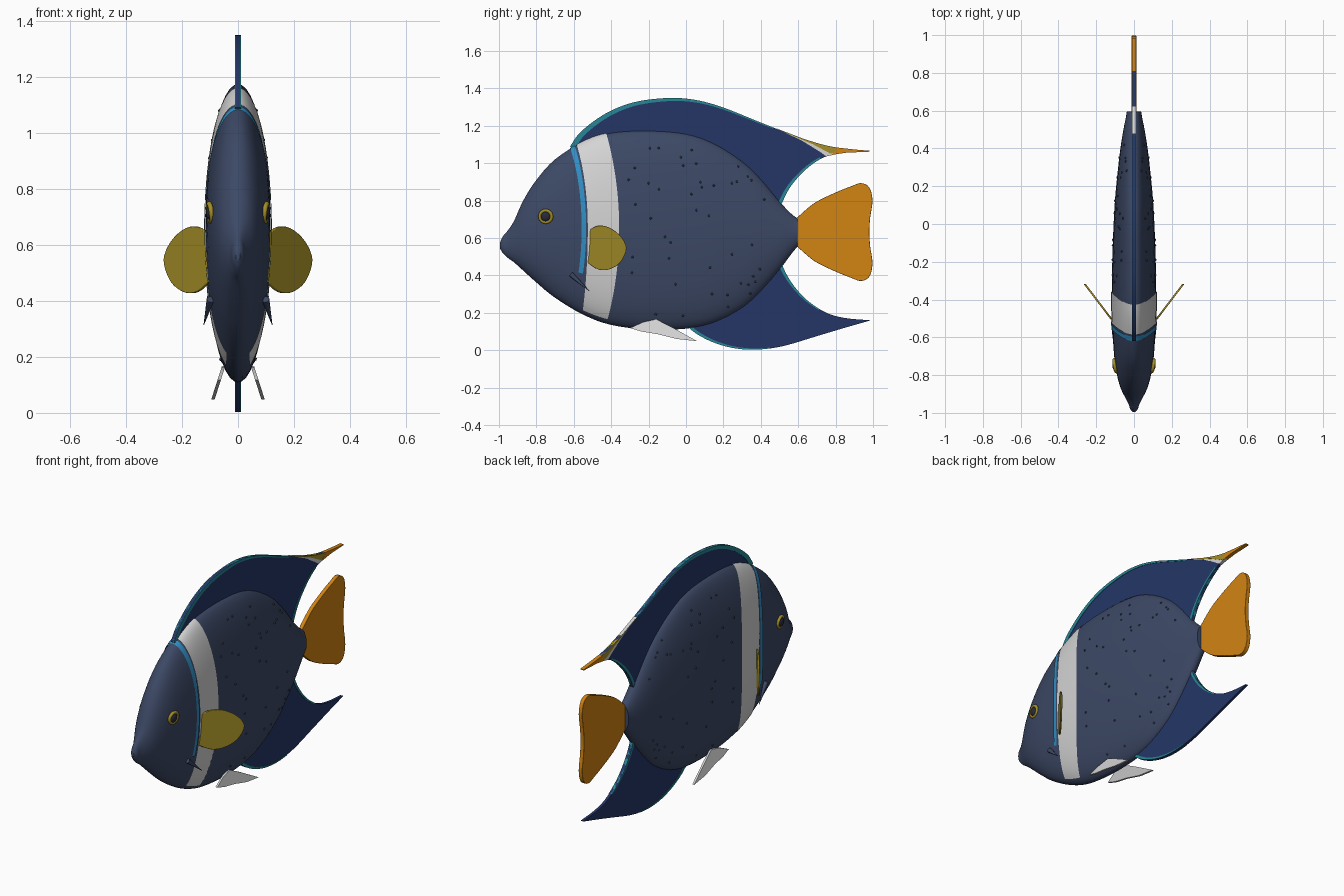
import bpy, bmesh, math, random
from mathutils import Vector, Matrix

if "Cube" in bpy.data.objects:
    bpy.data.objects.remove(bpy.data.objects["Cube"])

random.seed(4)


def material(name, r, g, b):
    m = bpy.data.materials.new(name)
    m.diffuse_color = (r, g, b, 1)
    m.use_nodes = True
    m.node_tree.nodes["Principled BSDF"].inputs["Base Color"].default_value = m.diffuse_color
    return m


SLATE = material("slate blue", 0.045, 0.065, 0.13)
NAVY = material("navy", 0.018, 0.037, 0.135)
WHITE = material("white", 0.66, 0.66, 0.66)
ORANGE = material("orange", 0.65, 0.23, 0.006)
OLIVE = material("olive yellow", 0.37, 0.27, 0.02)
TEAL = material("teal", 0.02, 0.24, 0.31)
BLUE = material("bright blue", 0.03, 0.27, 0.55)
BLACK = material("eye dark", 0.02, 0.025, 0.045)


def finish(name, bm, mat, fix=True):
    if fix:
        bmesh.ops.recalc_face_normals(bm, faces=bm.faces[:])
    me = bpy.data.meshes.new(name)
    bm.to_mesh(me)
    bm.free()
    ob = bpy.data.objects.new(name, me)
    bpy.context.collection.objects.link(ob)
    me.materials.append(mat)
    bpy.context.view_layer.objects.active = ob
    ob.select_set(True)
    bpy.ops.object.shade_smooth_by_angle(angle=math.radians(40))
    ob.select_set(False)
    return ob


def spline(pts, n=6):
    """Smooth curve through the points."""
    P = [Vector(p) for p in pts]
    P = [2 * P[0] - P[1]] + P + [2 * P[-1] - P[-2]]
    out = []
    for a, b, c, d in zip(P, P[1:], P[2:], P[3:]):
        for k in range(n):
            t = k / n
            out.append(0.5 * (2 * b + (c - a) * t + (2 * a - 5 * b + 4 * c - d) * t * t
                              + (3 * b - a - 3 * c + d) * t ** 3))
    return out + [P[-2]]


# Body sections: y, top, bottom, half width
SECTIONS = spline([
    (-0.995, 0.575, 0.545, 0.008), (-0.98, 0.607, 0.52, 0.02), (-0.955, 0.637, 0.495, 0.028),
    (-0.92, 0.69, 0.47, 0.046), (-0.87, 0.80, 0.425, 0.07), (-0.8, 0.91, 0.362, 0.09),
    (-0.7, 1.02, 0.28, 0.105), (-0.55, 1.115, 0.19, 0.114), (-0.4, 1.163, 0.135, 0.117),
    (-0.2, 1.174, 0.11, 0.115), (0, 1.157, 0.115, 0.108), (0.15, 1.105, 0.147, 0.099),
    (0.3, 1.01, 0.225, 0.084), (0.4, 0.915, 0.315, 0.072), (0.5, 0.795, 0.43, 0.056),
    (0.56, 0.732, 0.51, 0.044), (0.595, 0.705, 0.553, 0.038)], 4)


def surface(y, phi, off=0.0):
    """Point on the body; phi runs from the back (0) over the side to the belly (pi)."""
    for a, b in zip(SECTIONS, SECTIONS[1:]):
        if y <= b[0]:
            break
    t = min(1, max(0, (y - a[0]) / (b[0] - a[0])))
    _, top, bot, w = a.lerp(b, t)
    return Vector(((w + off) * math.sin(phi), y,
                   (top + bot) / 2 + ((top - bot) / 2 + off) * math.cos(phi)))


def skin(name, phis, ys_of, mat, off=0.0, closed=False):
    """Sheet of quads lying on the body surface."""
    bm = bmesh.new()
    rows = [[bm.verts.new(surface(y, p, off)) for y in ys_of(p)] for p in phis]
    if closed:
        bm.faces.new([r[0] for r in rows])
        bm.faces.new([r[-1] for r in rows])
        rows.append(rows[0])
    for r, s in zip(rows, rows[1:]):
        for j in range(len(r) - 1):
            bm.faces.new((r[j], s[j], s[j + 1], r[j + 1]))
    return finish(name, bm, mat, closed)


def span(a, b, n):
    return [a + (b - a) * k / n for k in range(n + 1)]


skin("body", span(0, math.tau, 48)[:-1], lambda p: [s[0] for s in SECTIONS], SLATE, closed=True)


def band_ys(p):
    u = math.cos(p)
    return span(-0.525 - (0.06 if u > 0 else 0.03) * u * u, -0.357 - 0.07 * u * u, 6)


def stripe_ys(p):
    c = -0.546 - 0.062 * math.cos(p) ** 2
    return span(c - 0.012, c + 0.012, 2)


skin("white_band", span(-2.8, 2.8, 64), band_ys, WHITE, 0.004)
skin("blue_stripe", span(-2.12, 2.12, 56), stripe_ys, BLUE, 0.005)


def plate(name, outline, half, mat, lean=lambda y, z: 0.0, side=1, bevel=0.0):
    """Thin slab with a (y, z) outline; lean gives its x offset."""
    bm = bmesh.new()
    f = bm.faces.new([bm.verts.new((-half, p[0], p[1])) for p in outline])
    new = bmesh.ops.extrude_face_region(bm, geom=[f])["geom"]
    bmesh.ops.translate(bm, vec=(2 * half, 0, 0),
                        verts=[v for v in new if isinstance(v, bmesh.types.BMVert)])
    for v in bm.verts:
        v.co.x = side * (v.co.x + lean(v.co.y, v.co.z))
    bmesh.ops.recalc_face_normals(bm, faces=bm.faces[:])
    bmesh.ops.triangulate(bm, faces=[f for f in bm.faces if len(f.verts) > 4])
    ob = finish(name, bm, mat)
    if bevel:
        mod = ob.modifiers.new("soft_edge", "BEVEL")
        mod.width, mod.segments = bevel, 2
    return ob


def trim(name, edge, w0, w1, inward, mat=TEAL):
    """Coloured border along a fin edge, tapering from w0 to w1."""
    inner = []
    for k, p in enumerate(edge):
        d = (edge[min(k + 1, len(edge) - 1)] - edge[max(k - 1, 0)]).normalized()
        w = w0 + (w1 - w0) * k / (len(edge) - 1)
        inner.append(p + inward * w * Vector((d.y, -d.x)))
    plate(name, edge + inner[::-1], 0.0105, mat)


# Dorsal fin
top = spline([(-0.62, 1.09), (-0.56, 1.17), (-0.43, 1.265), (-0.28, 1.325), (-0.1, 1.348),
              (0.05, 1.338), (0.2, 1.297), (0.4, 1.217), (0.6, 1.14), (0.78, 1.088), (0.98, 1.065)])
rear = spline([(0.98, 1.062), (0.85, 1.056), (0.75, 1.036), (0.67, 0.99), (0.6, 0.925),
               (0.55, 0.86), (0.515, 0.79), (0.495, 0.74)])
root = [(0.4, 0.85), (0.3, 0.95), (0.15, 1.05), (0, 1.1), (-0.2, 1.12), (-0.4, 1.11), (-0.55, 1.06)]
plate("dorsal_fin", top + rear + root, 0.008, NAVY)
trim("dorsal_front_trim", top[:45], 0.03, 0.006, 1)
trim("dorsal_rear_trim", rear[14:], 0.01, 0.022, 1)

# Pale streak, yellow patch and orange point of the dorsal fin
plate("dorsal_streak", [(0.48, 1.187), (0.66, 1.118), (0.84, 1.07), (0.83, 1.054),
                        (0.75, 1.036), (0.72, 1.058), (0.62, 1.12)], 0.0095, WHITE)
plate("dorsal_yellow_patch", [tuple(p) for p in top if 0.45 < p.x < 0.86]
      + [(0.86, 1.058), (0.77, 1.052), (0.68, 1.10)], 0.0105, OLIVE)
plate("dorsal_point", [(0.81, 1.083), (0.9, 1.073), (0.982, 1.066), (0.98, 1.061),
                       (0.86, 1.056), (0.78, 1.045)], 0.0115, ORANGE)

# Anal fin
low = spline([(-0.01, 0.14), (0.06, 0.085), (0.15, 0.04), (0.26, 0.01), (0.38, 0.003),
              (0.52, 0.022), (0.7, 0.075), (0.85, 0.12), (0.98, 0.157)])
back = spline([(0.98, 0.16), (0.85, 0.172), (0.75, 0.20), (0.65, 0.265), (0.58, 0.34),
               (0.53, 0.42), (0.5, 0.50)])
plate("anal_fin", low + back + [(0.4, 0.38), (0.3, 0.29), (0.15, 0.2), (0.04, 0.17)], 0.008, NAVY)
trim("anal_front_trim", low[:28], 0.018, 0.005, -1)
trim("anal_rear_trim", back[14:], 0.006, 0.02, -1)

# Tail fin
half_tail = [(0.58, 0.695), (0.64, 0.75), (0.7, 0.795), (0.8, 0.843), (0.88, 0.875),
             (0.935, 0.893), (0.98, 0.87), (0.997, 0.8), (0.985, 0.71), (0.98, 0.632)]
lower_tail = [(y, 1.263 - z) for y, z in half_tail[-2::-1]]
plate("tail_fin", spline(half_tail + lower_tail, 4), 0.012, ORANGE, bevel=0.006)

# Paired parts
pectoral = spline([(-0.53, 0.635), (-0.47, 0.665), (-0.41, 0.655), (-0.35, 0.61), (-0.318, 0.545),
                   (-0.35, 0.47), (-0.41, 0.432), (-0.47, 0.432), (-0.53, 0.47)], 4)
pelvic = [(-0.3, 0.118), (-0.23, 0.15), (-0.16, 0.166), (-0.07, 0.12), (0.06, 0.048),
          (-0.05, 0.06), (-0.15, 0.085), (-0.24, 0.1)]


def ball(name, pos, scale, mat):
    bm = bmesh.new()
    bmesh.ops.create_uvsphere(bm, u_segments=20, v_segments=12, radius=1,
                              matrix=Matrix.Translation(pos) @ Matrix.Diagonal((*scale, 1)))
    finish(name, bm, mat)


for tag, s in (("right", 1), ("left", -1)):
    plate("pectoral_fin_" + tag, pectoral, 0.006, OLIVE,
          lambda y, z: 0.107 + (y + 0.52) * 0.76, s, 0.003)
    plate("pelvic_fin_" + tag, pelvic, 0.006, WHITE,
          lambda y, z: 0.052 + (0.165 - z) * 0.32, s)
    # Eye: yellow ring around a dark ball
    e = surface(-0.75, 1.4)
    e.z = 0.715
    bpy.ops.mesh.primitive_torus_add(major_radius=0.032, minor_radius=0.009, major_segments=24,
                                     minor_segments=8, location=(s * (e.x + 0.002), e.y, e.z),
                                     rotation=(0, math.pi / 2 + s * 0.12, s * -0.15))
    ring = bpy.context.object
    ring.name = "eye_ring_" + tag
    ring.data.materials.append(OLIVE)
    bpy.ops.object.shade_smooth()
    ring.select_set(False)
    ball("eye_" + tag, (s * (e.x + 0.001), e.y, e.z), (0.016, 0.027, 0.027), BLACK)
    # Cheek spine
    a, b = Vector((s * 0.098, -0.615, 0.405)), Vector((s * 0.122, -0.515, 0.315))
    bm = bmesh.new()
    rot = (b - a).to_track_quat("Z", "Y").to_matrix().to_4x4()
    bmesh.ops.create_cone(bm, cap_ends=True, segments=10, radius1=0.014, radius2=0.001,
                          depth=(b - a).length, matrix=Matrix.Translation((a + b) / 2) @ rot)
    finish("cheek_spine_" + tag, bm, SLATE)

# Small raised specks on the flanks
bm = bmesh.new()
for k in range(44):
    p = surface(random.uniform(-0.32, 0.42), random.uniform(0.35, 2.75))
    for s in (1, -1):
        bmesh.ops.create_icosphere(bm, subdivisions=1, radius=0.007,
                                   matrix=Matrix.Translation((s * p.x, p.y, p.z)))
finish("flank_specks", bm, SLATE)
